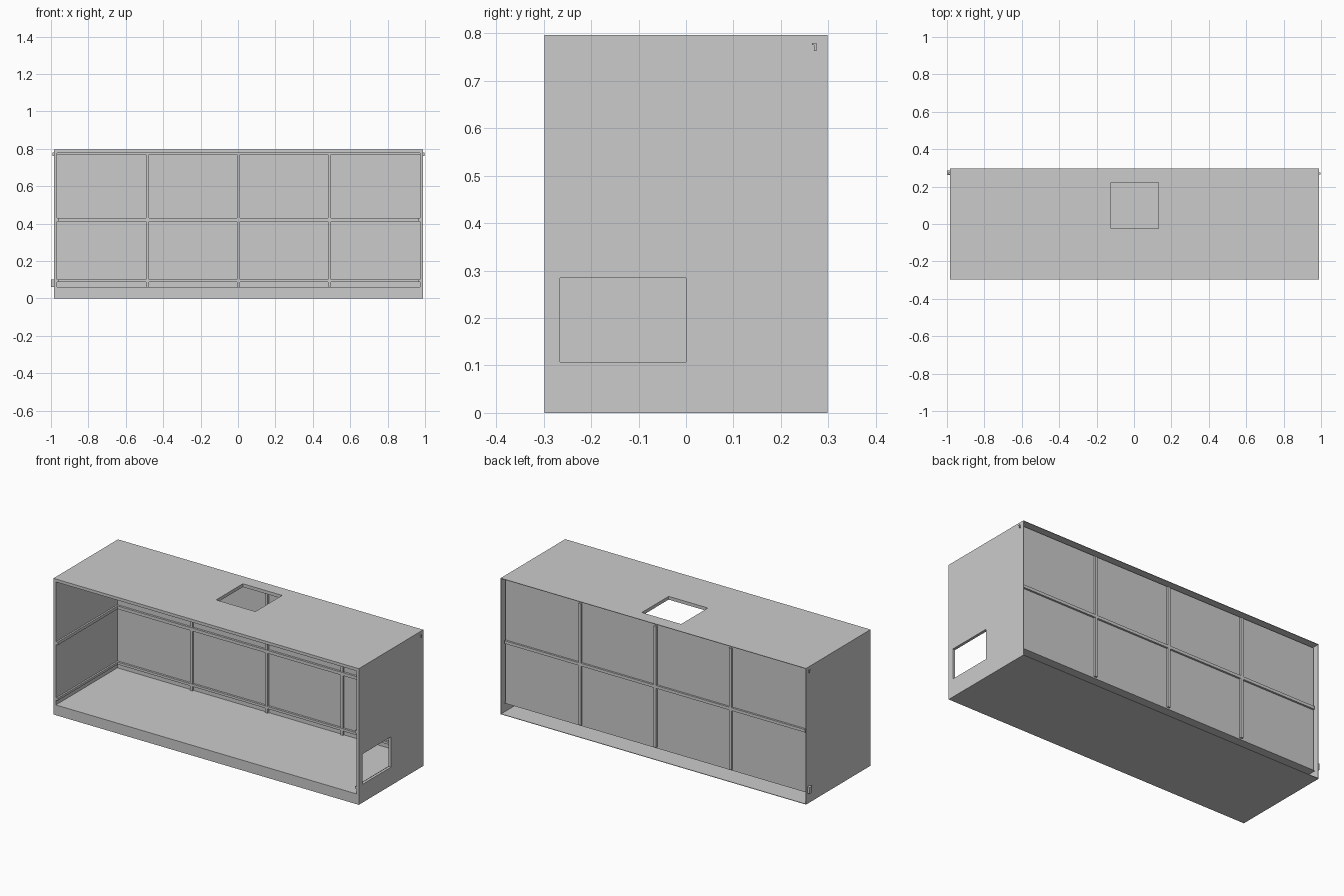
import bpy, bmesh

if "Cube" in bpy.data.objects:
    bpy.data.objects.remove(bpy.data.objects["Cube"])

X0, X1, Y0, Y1, H = -0.985, 0.99, -0.298, 0.298, 0.796
T = 0.003          # sheet thickness
W = 0.016          # hollow wall depth
FLOOR = 0.06
BACK = 0.27        # plane of the recessed back panel


def mesh_object(name, bm):
    bmesh.ops.recalc_face_normals(bm, faces=bm.faces)
    me = bpy.data.meshes.new(name)
    bm.to_mesh(me)
    bm.free()
    ob = bpy.data.objects.new(name, me)
    bpy.context.collection.objects.link(ob)
    return ob


def box(name, x, y, z):
    bm = bmesh.new()
    v = bmesh.ops.create_cube(bm, size=1)["verts"]
    for p in v:
        for i, r in enumerate((x, y, z)):
            p.co[i] = r[0] if p.co[i] < 0 else r[1]
    return mesh_object(name, bm)


def ring(name, axis, outer, inner, depth):
    """Rectangular plate with a rectangular hole; rectangles are (u0, u1, v0, v1)."""
    bm = bmesh.new()
    loops = []
    for d in depth:
        for u0, u1, v0, v1 in (outer, inner):
            loop = []
            for c in ((u0, v0), (u1, v0), (u1, v1), (u0, v1)):
                co = list(c)
                co.insert(axis, d)
                loop.append(bm.verts.new(co))
            loops.append(loop)
    for a, b in ((0, 1), (1, 3), (3, 2), (2, 0)):
        for i in range(4):
            j = (i + 1) % 4
            bm.faces.new((loops[a][i], loops[a][j], loops[b][j], loops[b][i]))
    return mesh_object(name, bm)


def grow(r, d):
    return (r[0] - d, r[1] + d, r[2] - d, r[3] + d)


# Outer shell sheets
roof_hole = (-0.124, 0.130, -0.025, 0.222)
side_hole = (-0.265, 0.0, 0.107, 0.284)
ring("roof_sheet", 2, (X0, X1, Y0, Y1), roof_hole, (H - T, H))
ring("right_wall_sheet", 0, (Y0, Y1, 0, H - T), side_hole, (X1 - T, X1))
box("left_wall_sheet", (X0, X0 + T), (Y0, Y1), (0, H - T))
box("base_sheet", (X0 + T, X1 - T), (Y0, Y1), (0, T))

# Front opening flange, with a taller sill
ring("front_flange", 1, (X0 + T, X1 - T, T, H - T),
     (X0 + W, X1 - W, FLOOR, H - W), (Y0, Y0 + T))

# Inner lining, leaving a hollow gap open at the back
ring("roof_lining", 2, (X0 + W, X1 - W, Y0 + T, BACK), roof_hole, (H - W - T, H - W))
ring("right_lining", 0, (Y0 + T, BACK, FLOOR, H - W), side_hole, (X1 - W, X1 - W + T))
box("left_lining", (X0 + W - T, X0 + W), (Y0 + T, BACK), (FLOOR, H - W))
box("inner_floor", (X0 + T, X1 - T), (Y0 + T, BACK), (FLOOR - T, FLOOR))

# Collars around the two openings
ring("roof_opening_collar", 2, grow(roof_hole, T), roof_hole, (H - W, H - T))
ring("side_opening_collar", 0, grow(side_hole, T), side_hole, (X1 - W + T, X1 - T))

# Recessed back panel
box("back_panel", (X0 + W - T, X1 - W + T), (BACK, BACK + T), (FLOOR - T, H - W))

# Vertical battens on both faces of the back panel
for i, x in enumerate((-0.485, 0.002, 0.489)):
    box(f"inner_upright_{i}", (x - 0.008, x + 0.008), (BACK - 0.010, BACK), (FLOOR, H - W))
    box(f"outer_upright_{i}", (x - 0.008, x + 0.008), (BACK + T, BACK + 0.014), (0.065, 0.775))

# Horizontal rails round the inside
for name, z, h in (("lower", 0.094, 0.007), ("middle", 0.420, 0.009), ("upper", 0.774, 0.005)):
    zr = (z - h, z + h)
    box(name + "_back_rail", (X0 + W, X1 - W), (BACK - 0.012, BACK), zr)
    if name != "upper":
        box(name + "_left_rail", (X0 + W, X0 + W + 0.010), (Y0 + T, BACK), zr)
        box(name + "_right_rail", (X1 - W - 0.010, X1 - W), (Y0 + T, BACK), zr)

# Middle rail on the outside of the back panel
box("outer_middle_rail", (X0 + W, X1 - W), (BACK + T, BACK + 0.014), (0.412, 0.429))

# Small catches near the rear corners
for side, xa, xb in (("left", X0 - 0.007, X0), ("right", X1, X1 + 0.007)):
    box(side + "_hook_stem", (xa, xb), (0.270, 0.275), (0.762, 0.779))
    box(side + "_hook_tip", (xa, xb), (0.265, 0.270), (0.775, 0.779))
box("left_latch", (X0 - 0.015, X0), (0.262, 0.286), (0.062, 0.100))
